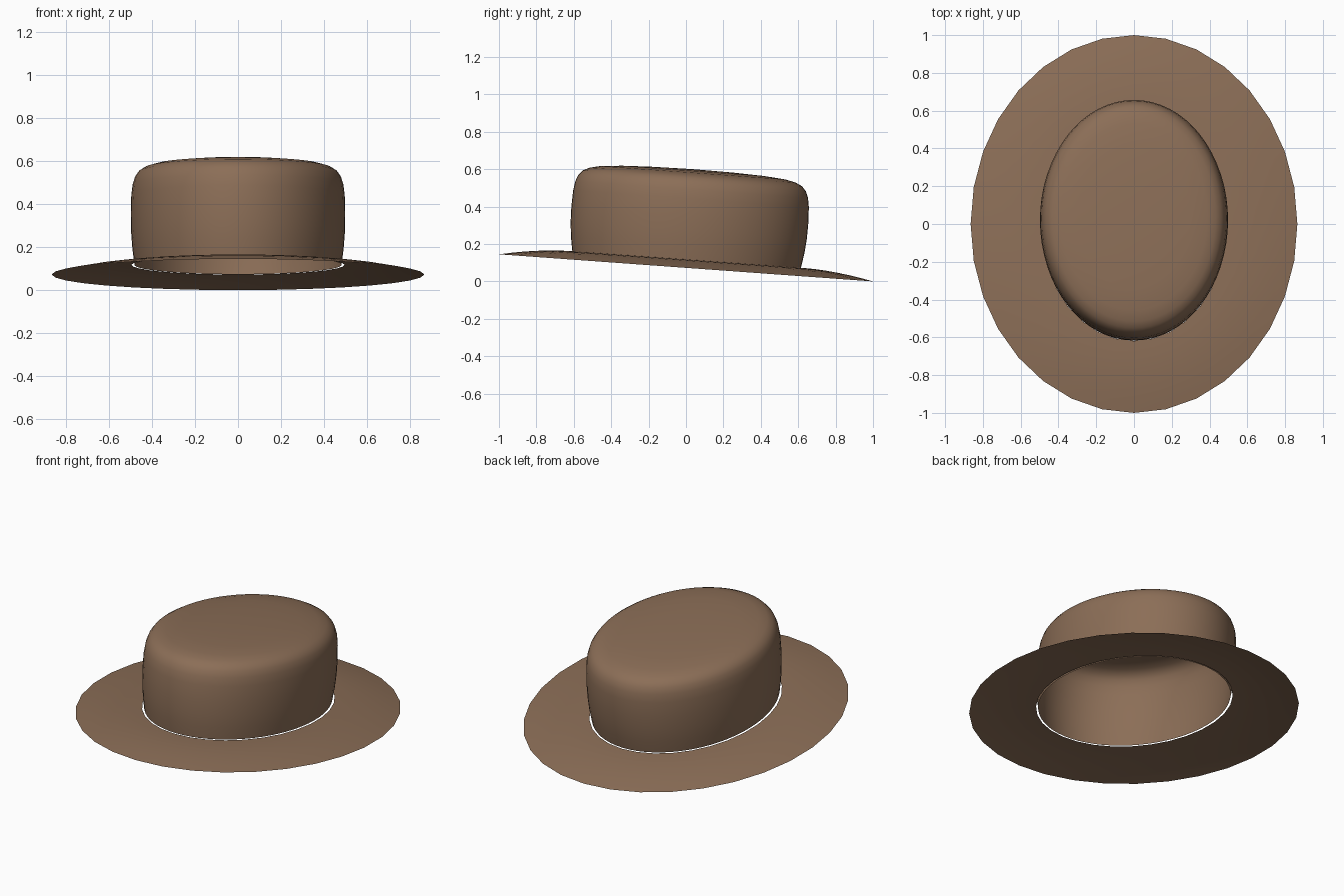
import bpy, bmesh, math
from mathutils import Matrix

if "Cube" in bpy.data.objects:
    bpy.data.objects.remove(bpy.data.objects["Cube"])

felt = bpy.data.materials.new("brown felt")
felt.diffuse_color = (0.26, 0.156, 0.095, 1)
felt.use_nodes = True
felt.node_tree.nodes["Principled BSDF"].inputs["Base Color"].default_value = felt.diffuse_color

# The whole hat leans down towards the back
SLOPE = math.atan(0.0725)
TILT = Matrix.Translation((0, 0, 0.0725)) @ Matrix.Rotation(-SLOPE, 4, 'X')


def loft(name, rings, segments, cap_height=None):
    """Skin a stack of ellipses (rx, ry, height), optionally closed by a tip."""
    bm = bmesh.new()
    loops = []
    for rx, ry, h in rings:
        loops.append([bm.verts.new((rx * math.cos(a), ry * math.sin(a), h))
                      for a in (2 * math.pi * i / segments for i in range(segments))])
    for low, high in zip(loops, loops[1:]):
        for i in range(segments):
            j = (i + 1) % segments
            bm.faces.new((low[i], low[j], high[j], high[i]))
    if cap_height is not None:
        tip = bm.verts.new((0, 0, cap_height))
        for i in range(segments):
            bm.faces.new((loops[-1][i], loops[-1][(i + 1) % segments], tip))
    bm.transform(TILT)
    mesh = bpy.data.meshes.new(name)
    bm.to_mesh(mesh)
    bm.free()
    mesh.materials.append(felt)
    mesh.shade_smooth()
    obj = bpy.data.objects.new(name, mesh)
    bpy.context.collection.objects.link(obj)
    return obj


# Brim: a thin, gently domed sheet with an oval opening
brim_rings = []
for k in range(7):
    t = k / 6
    brim_rings.append((0.865 + (0.494 - 0.865) * t,
                       1.0026 + (0.624 - 1.0026) * t,
                       0.045 * (1 - (1 - t) ** 1.8)))
loft("brim", brim_rings, 32)

# Crown: open-bottomed shell with slightly bulging walls and a rounded top edge
profile = [(0.965, 0.045), (0.985, 0.12), (0.997, 0.20), (1.0, 0.28),
           (0.995, 0.37), (0.982, 0.42), (0.96, 0.455), (0.925, 0.48),
           (0.87, 0.497), (0.78, 0.51), (0.6, 0.52), (0.35, 0.526)]
loft("crown", [(0.498 * r, 0.635 * r, h) for r, h in profile], 64, 0.529)
